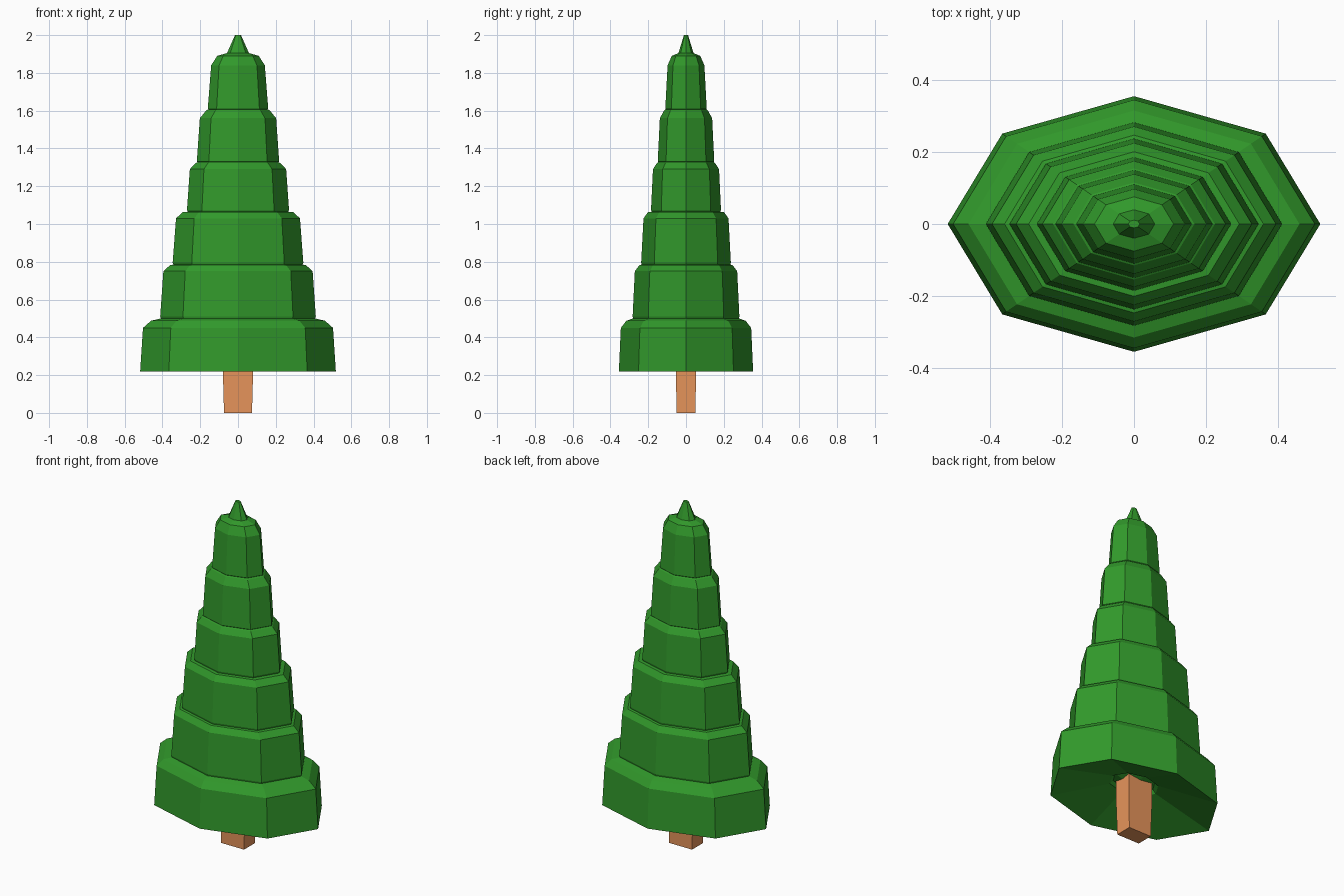
import bpy, bmesh, math

if "Cube" in bpy.data.objects:
    bpy.data.objects.remove(bpy.data.objects["Cube"])

SQUASH = 0.686  # depth / width of every ring


def material(name, color):
    m = bpy.data.materials.new(name)
    m.diffuse_color = (*color, 1)
    m.use_nodes = True
    m.node_tree.nodes["Principled BSDF"].inputs["Base Color"].default_value = m.diffuse_color
    return m


def lathe(name, profile, sides, mat, offset=0.0, squash=SQUASH):
    """Sweep (radius, z) points into a faceted, squashed solid with capped ends."""
    bm = bmesh.new()
    rings = []
    for r, z in profile:
        ring = []
        for i in range(sides):
            a = offset + 2 * math.pi * i / sides
            ring.append(bm.verts.new((r * math.cos(a), r * squash * math.sin(a), z)))
        rings.append(ring)
    for lo, hi in zip(rings, rings[1:]):
        for i in range(sides):
            j = (i + 1) % sides
            bm.faces.new((lo[i], lo[j], hi[j], hi[i]))
    bm.faces.new(rings[0][::-1])
    bm.faces.new(rings[-1])
    bmesh.ops.recalc_face_normals(bm, faces=bm.faces)
    me = bpy.data.meshes.new(name)
    bm.to_mesh(me)
    bm.free()
    me.materials.append(mat)
    ob = bpy.data.objects.new(name, me)
    bpy.context.collection.objects.link(ob)
    return ob


green = material("needles", (0.031, 0.318, 0.024))
brown = material("bark", (0.80, 0.30, 0.105))

# each tier: (bottom radius, bottom z, shoulder radius, shoulder z, top radius, top z)
tiers = [
    (0.518, 0.22, 0.503, 0.45, 0.460, 0.488),
    (0.412, 0.51, 0.395, 0.75, 0.360, 0.782),
    (0.346, 0.795, 0.328, 1.03, 0.293, 1.063),
    (0.270, 1.075, 0.255, 1.29, 0.225, 1.322),
    (0.218, 1.33, 0.202, 1.56, 0.168, 1.602),
    (0.160, 1.61, 0.142, 1.84, 0.110, 1.890),
]

# foliage: hollow underside, stacked tiers, pointed tip
profile = [(0.06, 0.31), (0.13, 0.33), (0.15, 0.31)]
for k, (r0, z0, r1, z1, r2, z2) in enumerate(tiers):
    profile += [(r0, z0), (r1, z1), (r2, z2)]
    if k < len(tiers) - 1:
        nr, nz = tiers[k + 1][:2]
        profile.append((nr - 0.004, nz - (0.010 if k < 3 else 0.003)))
profile += [(0.058, 1.905), (0.016, 2.0)]
lathe("foliage", profile, 8, green)

# trunk: slightly flared four-sided post
lathe("trunk", [(0.074 * math.sqrt(2), 0.0), (0.080 * math.sqrt(2), 0.22),
                (0.080 * math.sqrt(2), 0.40)], 4, brown, math.pi / 4, 0.67)
